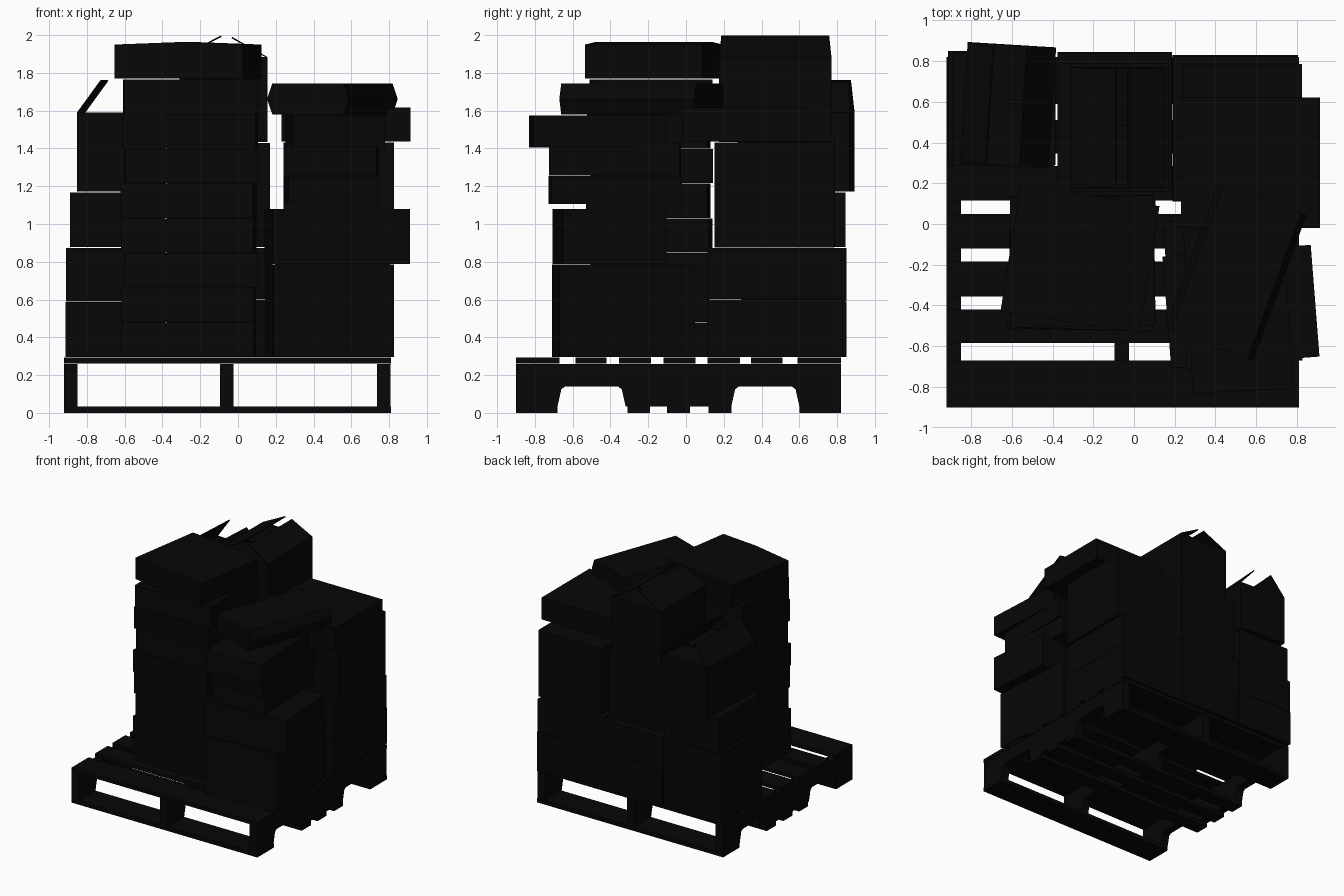
import bpy, bmesh, math, random
from mathutils import Vector

if "Cube" in bpy.data.objects:
    bpy.data.objects.remove(bpy.data.objects["Cube"])

random.seed(4)
black = bpy.data.materials.new("dark_card")
black.diffuse_color = (0.002, 0.002, 0.002, 1)
black.use_nodes = True
black.node_tree.nodes["Principled BSDF"].inputs["Base Color"].default_value = black.diffuse_color


def finish(name, bm, loc=(0, 0, 0), rot=0.0):
    bmesh.ops.recalc_face_normals(bm, faces=bm.faces)
    me = bpy.data.meshes.new(name)
    bm.to_mesh(me)
    bm.free()
    ob = bpy.data.objects.new(name, me)
    ob.location = loc
    ob.rotation_euler.z = math.radians(rot)
    me.materials.append(black)
    bpy.context.collection.objects.link(ob)
    return ob


def box(name, x0, x1, y0, y1, z0, z1, rot=0.0):
    bm = bmesh.new()
    bmesh.ops.create_cube(bm, size=1)
    bmesh.ops.scale(bm, vec=(x1 - x0, y1 - y0, z1 - z0), verts=bm.verts)
    return finish(name, bm, ((x0 + x1) / 2, (y0 + y1) / 2, (z0 + z1) / 2), rot)


def prism(name, profile, x0, x1, loc=(0, 0, 0), rot=0.0):
    """Extrude a (y, z) profile along x."""
    bm = bmesh.new()
    f = bm.faces.new([bm.verts.new((x0, y, z)) for y, z in profile])
    r = bmesh.ops.extrude_face_region(bm, geom=[f])
    vs = [v for v in r["geom"] if isinstance(v, bmesh.types.BMVert)]
    bmesh.ops.translate(bm, vec=(x1 - x0, 0, 0), verts=vs)
    bm.faces.ensure_lookup_table()
    if not any(abs(g.calc_center_median().x - x0) < 1e-5 for g in bm.faces):
        bm.faces.new([v for v in f.verts])
    return finish(name, bm, loc, rot)


def open_box(name, x0, x1, y0, y1, z0, z1, left, right, rot=0.0):
    """Carton with no lid; left/right are (run, rise) of two inward-leaning flaps."""
    w, d, h = x1 - x0, y1 - y0, z1 - z0
    bm = bmesh.new()
    bmesh.ops.create_cube(bm, size=1)
    bmesh.ops.scale(bm, vec=(w, d, h), verts=bm.verts)
    top = max(bm.faces, key=lambda f: f.calc_center_median().z)
    bmesh.ops.delete(bm, geom=[top], context='FACES_ONLY')
    for s, (run, rise) in ((-1, left), (1, right)):
        a, b = sorted([v for v in bm.verts if abs(v.co.z - h / 2) < 1e-4
                       and abs(v.co.x - s * w / 2) < 1e-4], key=lambda v: v.co.y)
        off = Vector((-s * run, 0, rise))
        bm.faces.new([a, b, bm.verts.new(b.co + off + Vector((0, -.012, 0))),
                      bm.verts.new(a.co + off + Vector((0, .012, 0)))])
    # inner flaps folded just below the rim
    for s in (-1, 1):
        bm.faces.new([bm.verts.new((x, y, z)) for x, y, z in (
            (-w / 2, s * d / 2, h / 2 - .01), (w / 2, s * d / 2, h / 2 - .01),
            (w / 2, s * .01, h / 2 - .03), (-w / 2, s * .01, h / 2 - .03))])
    ob = finish(name, bm, ((x0 + x1) / 2, (y0 + y1) / 2, (z0 + z1) / 2), rot)
    m = ob.modifiers.new("card", 'SOLIDIFY')
    m.thickness = 0.008
    return ob


# Pallet: bottom boards, stringers, deck slats
for i, (a, b) in enumerate([(-.9, -.68), (-.31, -.19), (-.1, .02), (.12, .24), (.6, .82)]):
    box(f"pallet_bottom_board_{i}", -.92, .81, a, b, 0, .035)
notched = [(-.9, .035), (-.68, .035), (-.66, .125), (-.64, .14), (-.36, .14), (-.34, .125), (-.32, .035),
           (.24, .035), (.26, .125), (.28, .14), (.56, .14), (.58, .125), (.6, .035), (.82, .035),
           (.82, .26), (-.9, .26)]
for n, x in (("left", -.92), ("middle", -.095), ("right", .737)):
    prism(f"pallet_stringer_{n}", notched, x, x + .07)
for i, (a, b) in enumerate([(-.9, -.67), (-.585, -.42), (-.355, -.185), (-.12, .05),
                            (.115, .285), (.345, .51), (.59, .82)]):
    box(f"pallet_deck_slat_{i}", -.92, .81, a, b, .262, .293)

# Front left stack of equal cartons
for i in range(8):
    z = .297 + i * .1838
    dx, dy = random.uniform(-.008, .008), random.uniform(-.012, .012)
    box(f"front_left_carton_{i}", -.607 + dx, .095 + dx, -.51 + dy, .13 + dy,
        z, z + .182, random.uniform(-2.5, 1.5))
# Top carton with slightly bulging lid
prism("front_left_top_carton", [(-.345, -.09), (.345, -.09), (.345, .09), (0, .103), (-.345, .09)],
      -.315, .315, (-.265, -.17, 1.86), 81)

# Front right stack
box("front_right_base_carton", .165, .805, -.69, .03, .297, .785, 3.5)
box("front_right_wide_carton", .16, .89, -.68, -.13, .787, 1.08, 4.5)
box("front_right_small_carton_a", .255, .735, -.72, -.03, 1.105, 1.255, 2)
box("front_right_small_carton_b", .26, .74, -.72, -.03, 1.257, 1.43, -1)
box("front_right_small_carton_c", .27, .76, -.82, -.12, 1.405, 1.575, 3)
# Turned carton with bulging long sides
prism("front_right_turned_carton", [(-.2, -.083), (.2, -.083), (.23, 0), (.2, .083),
                                    (-.2, .083), (-.23, 0)], -.38, .38, (.5, -.235, 1.662), 70)

# Back right stack
box("back_right_carton_low", .19, .805, .11, .83, .297, .6)
box("back_right_carton_mid", .195, .805, .115, .825, .603, .873)
box("back_right_tall_carton", .24, .825, .15, .785, .876, 1.432)
box("back_right_wide_carton", .23, .912, -.02, .62, 1.436, 1.618)

# Back middle stack, open carton on top
box("back_middle_carton_low", -.375, .187, .17, .845, .297, .6)
box("back_middle_carton_mid", -.375, .183, .17, .84, .603, .873)
box("back_middle_tall_carton", -.375, .17, .16, .79, .878, 1.43)
open_box("back_middle_open_carton", -.31, .155, .175, .77, 1.434, 1.885, (.22, .113), (.185, .105))

# Back left stack, open carton on top
box("back_left_carton_low", -.912, -.385, .29, .85, .297, .588)
box("back_left_carton_mid", -.91, -.385, .29, .85, .591, .873)
box("back_left_carton_high", -.89, -.39, .285, .845, .878, 1.168)
open_box("back_left_open_carton", -.835, -.4, .285, .88, 1.172, 1.59, (.125, .173), (.14, .16), -3.5)
